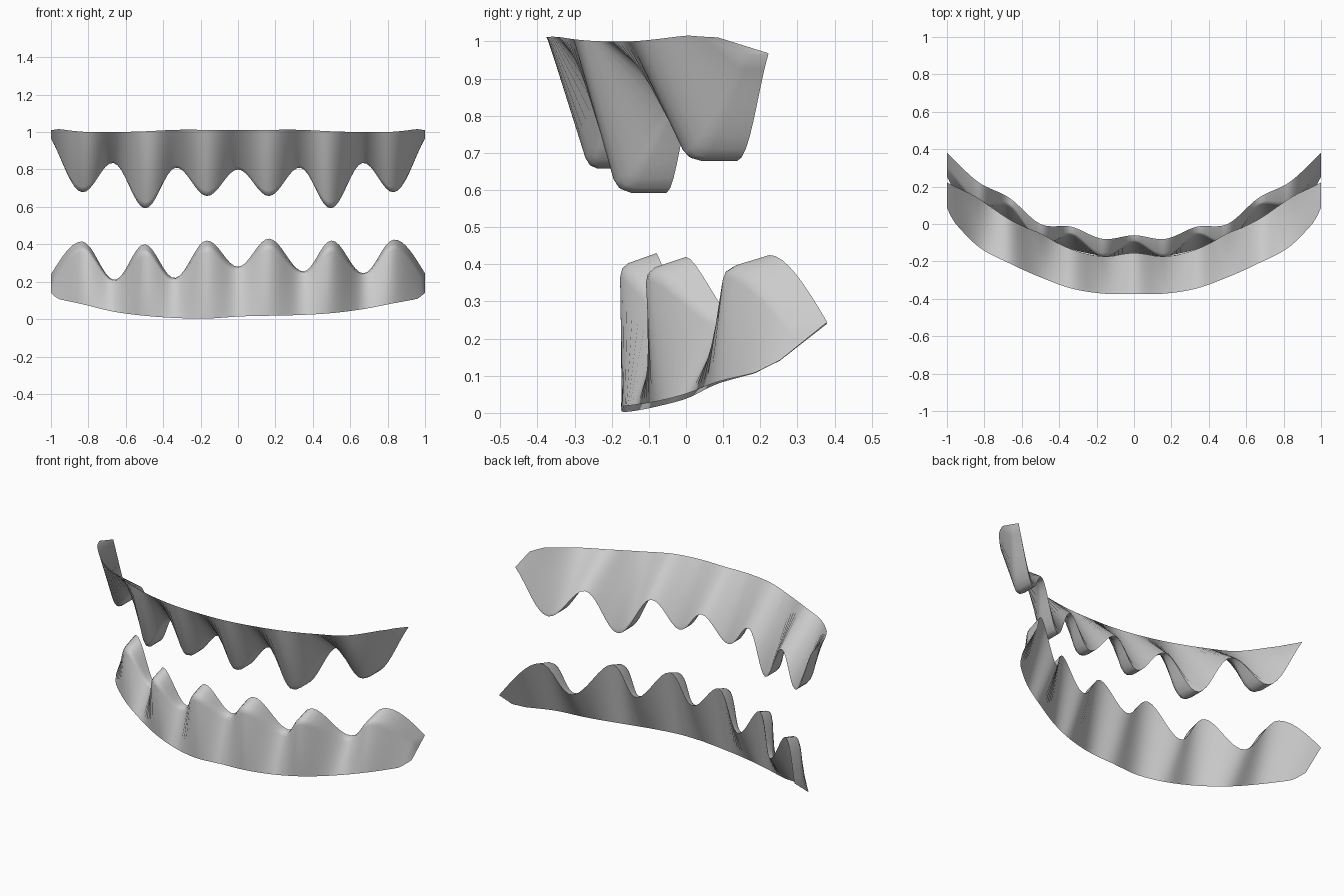
import bpy, bmesh, math
from mathutils import Vector

if "Cube" in bpy.data.objects:
    bpy.data.objects.remove(bpy.data.objects["Cube"])


def smooth(keys, x):
    """Catmull-Rom style curve through evenly spaced values over 0..1."""
    n = len(keys) - 1
    t = min(max(x, 0.0), 1.0) * n
    i = min(int(t), n - 1)
    f = t - i
    a = keys[i - 1] if i > 0 else keys[1]
    b, c = keys[i], keys[i + 1]
    d = keys[i + 2] if i + 2 <= n else 2 * c - b
    return 0.5 * (2 * b + (c - a) * f + (2 * a - 5 * b + 4 * c - d) * f * f
                  + (3 * b - a - 3 * c + d) * f ** 3)


def wave(keys, x):
    """Rounded zigzag through alternating tips and valleys."""
    for (x0, z0), (x1, z1) in zip(keys, keys[1:]):
        if x <= x1:
            w = 0.5 - 0.5 * math.cos(math.pi * (x - x0) / (x1 - x0))
            return z0 + (z1 - z0) * w
    return keys[-1][1]


def tooth_row(name, rim, edge_y, edge_z, front_y, back_y, front_dz, back_round):
    """Wedge section swept across x: thin gum edge, thick biting rim."""
    bm = bmesh.new()
    rings = []
    n = 96
    for i in range(n + 1):
        x = -1 + 2 * i / n
        a = abs(x)
        z = wave(rim, x)
        ez = smooth(edge_z[0] if x < 0 else edge_z[1], a)
        e = Vector((x, smooth(edge_y, a), ez))
        f = Vector((x, smooth(front_y, a), z + smooth(front_dz, a)))
        b = Vector((x, smooth(back_y, a), z))
        # rounded outer corner of the gum edge
        e = e.lerp(b, 0.2 * max(0, (a - 0.95) / 0.05) ** 2)
        pts = [e, f.lerp(e, 0.08), f.lerp(e, 0.025).lerp(b, 0.06), f.lerp(b, 0.22)]
        if back_round:
            pts += [b.lerp(f, 0.12), b.lerp(e, 0.06)]
        else:
            pts += [b]
        rings.append([bm.verts.new(p) for p in pts])
    m = len(rings[0])
    for r, s in zip(rings, rings[1:]):
        for j in range(m):
            k = (j + 1) % m
            bm.faces.new((r[j], s[j], s[k], r[k]))
    bm.faces.new(rings[0])
    bm.faces.new(rings[-1])
    bmesh.ops.recalc_face_normals(bm, faces=bm.faces)
    me = bpy.data.meshes.new(name)
    bm.to_mesh(me)
    bm.free()
    ob = bpy.data.objects.new(name, me)
    bpy.context.collection.objects.link(ob)
    bpy.ops.object.select_all(action='DESELECT')
    ob.select_set(True)
    bpy.context.view_layer.objects.active = ob
    bpy.ops.object.shade_smooth_by_angle(angle=math.radians(50))
    return ob


# upper teeth: mirrored tips and valleys, leaning back from the gum edge
half = [(0, .80), (.165, .658), (.33, .81), (.495, .592), (.67, .835), (.83, .678), (1.06, 1.02)]
upper_rim = [(-x, z) for x, z in reversed(half[1:])] + half
upper_z = [1.01, 1.012, 1.012, 1.004, 1.0, 1.002, 1.022]
tooth_row("upper_teeth", upper_rim,
          edge_y=[-.375, -.372, -.345, -.285, -.21, -.12, .05],
          edge_z=(upper_z, upper_z),
          front_y=[-.19, -.262, -.172, -.18, -.01, .01, .16],
          back_y=[-.15, -.16, -.13, -.035, .03, .155, .23],
          front_dz=[0, 0, 0, 0, 0, 0, 0], back_round=True)

# lower teeth: slightly uneven, upright front, valleys pinched thin
lower_rim = [(-1.13, .12), (-.835, .415), (-.66, .21), (-.5, .40), (-.34, .22), (-.165, .42),
             (0, .28), (.165, .43), (.35, .255), (.5, .42), (.67, .245), (.835, .425), (1.13, .12)]
tooth_row("lower_teeth", lower_rim,
          edge_y=[-.175, -.17, -.135, -.075, .005, .09, .22],
          edge_z=([.012, .003, .006, .018, .04, .08, .115],
                  [.015, .018, .022, .032, .053, .085, .115]),
          front_y=[-.095, -.178, -.055, -.105, .10, .11, .30],
          back_y=[-.06, -.08, -.015, 0, .14, .225, .38],
          front_dz=[-.008, -.035, -.006, -.035, -.005, -.035, -.045], back_round=False)
